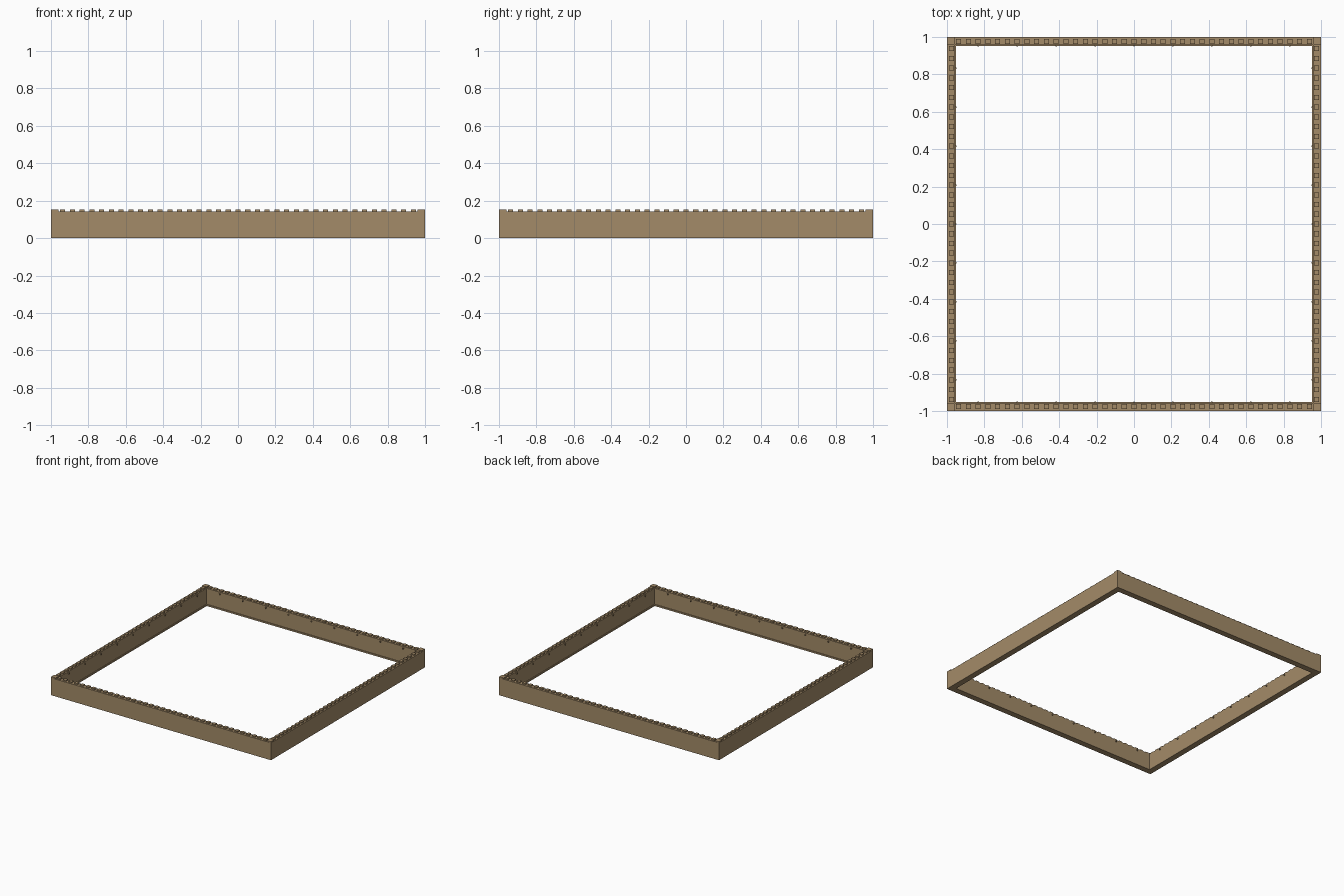
import bpy, bmesh
from mathutils import Matrix, Vector
from math import pi

if "Cube" in bpy.data.objects:
    bpy.data.objects.remove(bpy.data.objects["Cube"])

mat = bpy.data.materials.new("sandstone")
mat.diffuse_color = (0.37, 0.26, 0.14, 1)
mat.use_nodes = True
mat.node_tree.nodes["Principled BSDF"].inputs["Base Color"].default_value = mat.diffuse_color


def box(bm, x0, x1, y0, y1, z0, z1):
    m = Matrix.Translation(((x0 + x1) / 2, (y0 + y1) / 2, (z0 + z1) / 2))
    m = m @ Matrix.Diagonal((x1 - x0, y1 - y0, z1 - z0, 1))
    bmesh.ops.create_cube(bm, size=1, matrix=m)


def finish(bm, name):
    me = bpy.data.meshes.new(name)
    bm.to_mesh(me)
    bm.free()
    me.materials.append(mat)
    bpy.context.collection.objects.link(bpy.data.objects.new(name, me))


def ring(name, outer, inner, z0, z1):
    # closed square frame swept from a rectangular section
    bm = bmesh.new()
    loops = [[bm.verts.new((sx * r, sy * r, z)) for sx, sy in ((-1, -1), (1, -1), (1, 1), (-1, 1))]
             for r, z in ((outer, z0), (outer, z1), (inner, z1), (inner, z0))]
    for k in range(4):
        a, b = loops[k], loops[(k + 1) % 4]
        for i in range(4):
            j = (i + 1) % 4
            bm.faces.new((a[i], a[j], b[j], b[i]))
    bmesh.ops.recalc_face_normals(bm, faces=bm.faces)
    finish(bm, name)


# Wall and its low inner footing
ring("curtain_wall", 1.0, 0.957, 0, 0.142)
ring("inner_footing", 0.958, 0.951, 0, 0.012)

# Battlements and inner beam ends, one side at a time
STEP = 0.2083
for n, side in enumerate(("front", "right", "back", "left")):
    turn = Matrix.Rotation(n * pi / 2, 3, 'Z')
    bm = bmesh.new()
    for i in range(-18, 19):
        x = i * STEP / 4
        box(bm, x - 0.0135, x + 0.0135, -0.99, -0.963, 0.14, 0.152)
    bmesh.ops.rotate(bm, matrix=turn, verts=bm.verts)
    finish(bm, side + "_merlons")

    bm = bmesh.new()
    for i in range(-4, 5):
        x = i * STEP
        box(bm, x - 0.004, x + 0.004, -0.958, -0.948, 0.122, 0.132)
    bmesh.ops.rotate(bm, matrix=turn, verts=bm.verts)
    finish(bm, side + "_beam_ends")

# Corner blocks
bm = bmesh.new()
for sx in (-1, 1):
    for sy in (-1, 1):
        x, y = sx * 0.9785, sy * 0.9785
        box(bm, x - 0.02, x + 0.02, y - 0.02, y + 0.02, 0.14, 0.152)
finish(bm, "corner_blocks")
